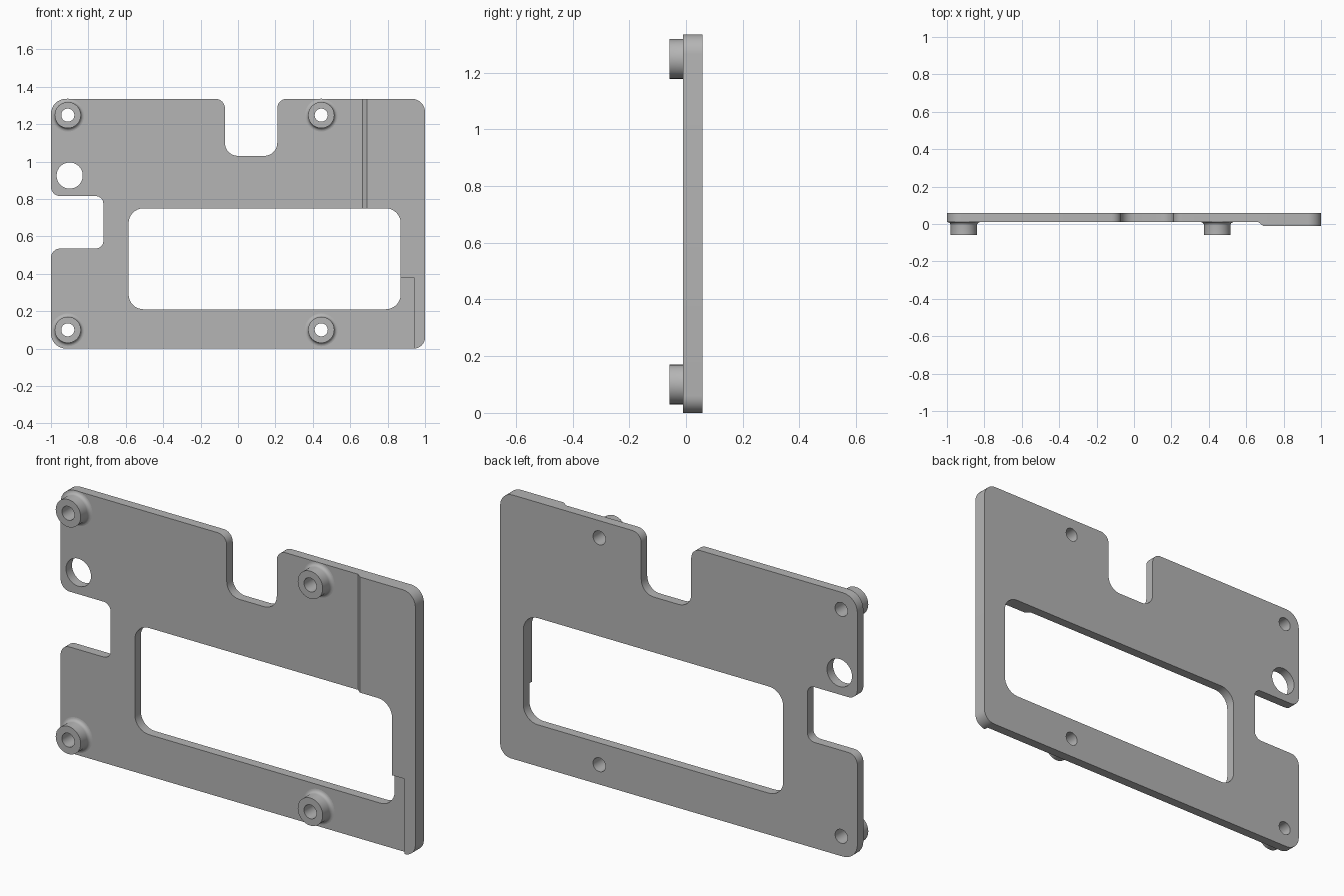
import bpy, bmesh, math
from mathutils import Matrix, Vector

cube = bpy.data.objects.get("Cube")
if cube:
    bpy.data.objects.remove(cube)

BACK, THIN, THICK, TIP = 0.058, 0.010, -0.010, -0.058
TOP = 1.335
HOLE_R = 0.035

grey = bpy.data.materials.new("plain grey")
grey.use_nodes = True
grey.diffuse_color = (0.46, 0.46, 0.46, 1)
grey.node_tree.nodes["Principled BSDF"].inputs["Base Color"].default_value = grey.diffuse_color


def rounded(corners, steps=8):
    """Outline with each (x, z, radius) right-angled corner filleted."""
    out = []
    for i, (x, z, r) in enumerate(corners):
        p = Vector((x, z))
        a = (Vector(corners[i - 1][:2]) - p).normalized()
        b = (Vector(corners[(i + 1) % len(corners)][:2]) - p).normalized()
        centre = p + (a + b) * r
        for k in range(steps + 1):
            t = k / steps * math.pi / 2
            out.append(centre - b * r * math.cos(t) - a * r * math.sin(t))
    return out


def circle(x, z, r, n=32):
    return [(x + r * math.cos(2 * math.pi * k / n), z + r * math.sin(2 * math.pi * k / n))
            for k in range(n)]


def add_object(name, mesh):
    obj = bpy.data.objects.new(name, mesh)
    bpy.context.collection.objects.link(obj)
    mesh.materials.clear()
    mesh.materials.append(grey)
    return obj


def evaluated_mesh(obj):
    deps = bpy.context.evaluated_depsgraph_get()
    return bpy.data.meshes.new_from_object(obj.evaluated_get(deps))


def sheet(name, loops, front, back):
    """Flat outline with holes, given thickness along y."""
    curve = bpy.data.curves.new(name, 'CURVE')
    curve.dimensions = '2D'
    curve.fill_mode = 'BOTH'
    curve.extrude = (back - front) / 2
    for loop in loops:
        spline = curve.splines.new('POLY')
        spline.points.add(len(loop) - 1)
        for point, (x, z) in zip(spline.points, loop):
            point.co = (x, z, 0, 1)
        spline.use_cyclic_u = True
    temp = bpy.data.objects.new("temporary_curve", curve)
    bpy.context.collection.objects.link(temp)
    mesh = evaluated_mesh(temp)
    bpy.data.objects.remove(temp)
    mesh.transform(Matrix.Translation((0, (front + back) / 2, 0)) @ Matrix.Rotation(math.pi / 2, 4, 'X'))
    bm = bmesh.new()
    bm.from_mesh(mesh)
    bmesh.ops.remove_doubles(bm, verts=bm.verts, dist=1e-5)
    bmesh.ops.recalc_face_normals(bm, faces=bm.faces)
    bm.to_mesh(mesh)
    bm.free()
    return add_object(name, mesh)


def prism(name, profile, z0, z1):
    """Profile in x and y, raised from z0 to z1."""
    bm = bmesh.new()
    face = bm.faces.new([bm.verts.new((x, y, z0)) for x, y in profile])
    up = bmesh.ops.extrude_face_region(bm, geom=[face])["geom"]
    bmesh.ops.translate(bm, vec=(0, 0, z1 - z0),
                        verts=[v for v in up if isinstance(v, bmesh.types.BMVert)])
    bmesh.ops.recalc_face_normals(bm, faces=bm.faces)
    mesh = bpy.data.meshes.new(name)
    bm.to_mesh(mesh)
    bm.free()
    obj = add_object(name, mesh)
    obj.hide_render = True
    return obj


def shade(obj):
    bpy.ops.object.select_all(action='DESELECT')
    obj.select_set(True)
    bpy.context.view_layer.objects.active = obj
    bpy.ops.object.shade_smooth_by_angle(angle=math.radians(30))


# Plate with top slot, side notch, window and holes
outline = rounded([
    (-1, 0, 0.08), (1, 0, 0.06), (1, TOP, 0.07),
    (0.21, TOP, 0.05), (0.21, 1.03, 0.07), (-0.07, 1.03, 0.07), (-0.07, TOP, 0.05),
    (-1, TOP, 0.08), (-1, 0.815, 0.05), (-0.72, 0.815, 0.04),
    (-0.72, 0.535, 0.04), (-1, 0.535, 0.05)])
window = rounded([(-0.585, 0.21, 0.08), (0.87, 0.21, 0.08), (0.87, 0.75, 0.08), (-0.585, 0.75, 0.08)])
boss_spots = {"upper_right": (-0.91, 1.248), "upper_left": (0.445, 1.248),
              "lower_right": (-0.91, 0.1), "lower_left": (0.445, 0.1)}
loops = [outline, window, circle(-0.9, 0.925, 0.07)]
loops += [circle(x, z, HOLE_R) for x, z in boss_spots.values()]
plate = sheet("plate", loops, THICK, BACK)

# Front recess: sloped edge above, square step below
cutters = [
    prism("upper_recess_cutter", [(-1.2, -0.2), (0.69, -0.2), (0.69, THICK), (0.665, THIN), (-1.2, THIN)], 0.3, 1.5),
    prism("lower_recess_cutter", [(-1.2, -0.2), (0.94, -0.2), (0.94, THIN), (-1.2, THIN)], -0.1, 0.38)]
for cutter in cutters:
    mod = plate.modifiers.new("recess", 'BOOLEAN')
    mod.operation = 'DIFFERENCE'
    mod.solver = 'EXACT'
    mod.object = cutter
cut_mesh = evaluated_mesh(plate)
plate.modifiers.clear()
plate.data = cut_mesh
plate.data.materials.clear()
plate.data.materials.append(grey)
for cutter in cutters:
    bpy.data.objects.remove(cutter)
shade(plate)

# Hollow mounting bosses with a filleted base
R, F = 0.07, 0.018
section = [(HOLE_R, THIN), (HOLE_R, TIP), (R, TIP)]
section += [(R + F - F * math.cos(t), THIN - F + F * math.sin(t))
            for t in (k * math.pi / 10 for k in range(6))]
for spot, (x, z) in boss_spots.items():
    bm = bmesh.new()
    verts = [bm.verts.new((x + r, y, z)) for r, y in section]
    edges = [bm.edges.new(pair) for pair in zip(verts, verts[1:])]
    bmesh.ops.spin(bm, geom=verts + edges, cent=(x, 0, z), axis=(0, 1, 0),
                   angle=2 * math.pi, steps=32, use_merge=True)
    bmesh.ops.remove_doubles(bm, verts=bm.verts, dist=1e-5)
    bmesh.ops.recalc_face_normals(bm, faces=bm.faces)
    # Open tube: make the end ring face forward
    ring = min(bm.faces, key=lambda f: f.calc_center_median().y)
    if ring.normal.y > 0:
        bmesh.ops.reverse_faces(bm, faces=bm.faces)
    mesh = bpy.data.meshes.new(spot + "_boss")
    bm.to_mesh(mesh)
    bm.free()
    shade(add_object(spot + "_boss", mesh))
